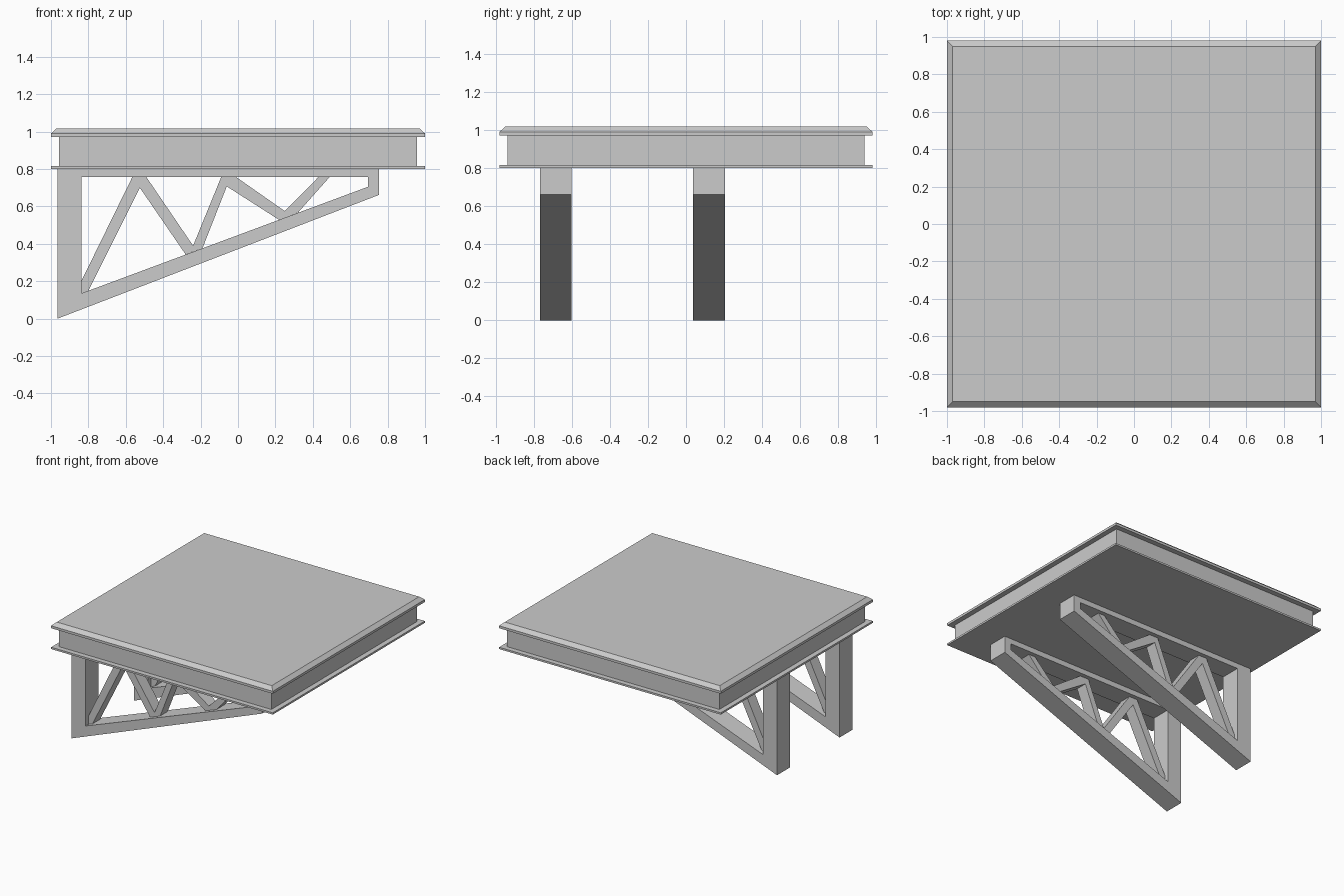
import bpy, bmesh

if "Cube" in bpy.data.objects:
    bpy.data.objects.remove(bpy.data.objects["Cube"])


def finish(bm, name):
    bmesh.ops.recalc_face_normals(bm, faces=bm.faces)
    mesh = bpy.data.meshes.new(name)
    bm.to_mesh(mesh)
    bm.free()
    obj = bpy.data.objects.new(name, mesh)
    bpy.context.collection.objects.link(obj)
    return obj


def extrude_xz(name, points, faces, y0, y1):
    """Extrude flat faces drawn in the xz plane from y0 to y1."""
    bm = bmesh.new()
    verts = [bm.verts.new((x, y0, z)) for x, z in points]
    flat = [bm.faces.new([verts[i] for i in f]) for f in faces]
    # keep the front faces and add the swept copy
    geom = bmesh.ops.extrude_face_region(bm, geom=flat, use_keep_orig=True)["geom"]
    moved = [g for g in geom if isinstance(g, bmesh.types.BMVert)]
    bmesh.ops.translate(bm, verts=moved, vec=(0, y1 - y0, 0))
    return finish(bm, name)


def stacked_slab(name, levels, hx, hy):
    """Loft rectangles given as (inset, z) from bottom to top."""
    bm = bmesh.new()
    rings = []
    for inset, z in levels:
        x, y = hx - inset, hy - inset
        rings.append([bm.verts.new(p) for p in
                      ((-x, -y, z), (x, -y, z), (x, y, z), (-x, y, z))])
    for a, b in zip(rings, rings[1:]):
        for i in range(4):
            j = (i + 1) % 4
            bm.faces.new((a[i], a[j], b[j], b[i]))
    bm.faces.new(rings[0])
    bm.faces.new(rings[-1])
    return finish(bm, name)


# Platform: lower flange, recessed core, upper flange with chamfered top
stacked_slab("platform", [(0, 0.80), (0, 0.815), (0.042, 0.815), (0.042, 0.97),
                          (0, 0.97), (0, 0.99), (0.03, 1.017)], 1.0, 0.98)

# Bracket frame: outer and inner outlines joined by four bars
outer = [(-0.965, 0.0), (0.755, 0.662), (0.755, 0.80), (-0.965, 0.80)]
inner = [(-0.838, 0.135), (0.695, 0.705), (0.695, 0.757), (-0.838, 0.757)]
bars = [(i, (i + 1) % 4, 4 + (i + 1) % 4, 4 + i) for i in range(4)]

# Zigzag lattice inside the frame
lattice = [(-0.838, 0.135), (-0.838, 0.20), (-0.565, 0.757), (-0.49, 0.757),
           (-0.24, 0.39), (-0.09, 0.757), (-0.01, 0.757), (0.25, 0.575),
           (0.43, 0.757), (0.49, 0.757), (0.32, 0.566), (0.22, 0.528),
           (-0.06, 0.707), (-0.19, 0.376), (-0.28, 0.343), (-0.525, 0.70),
           (-0.80, 0.149)]

for side, y0 in (("front", -0.768), ("back", 0.038)):
    y1 = y0 + 0.167
    extrude_xz(side + "_bracket_frame", outer + inner, bars, y0, y1)
    extrude_xz(side + "_bracket_lattice", lattice, [range(len(lattice))],
               y0 + 0.035, y1 - 0.035)
